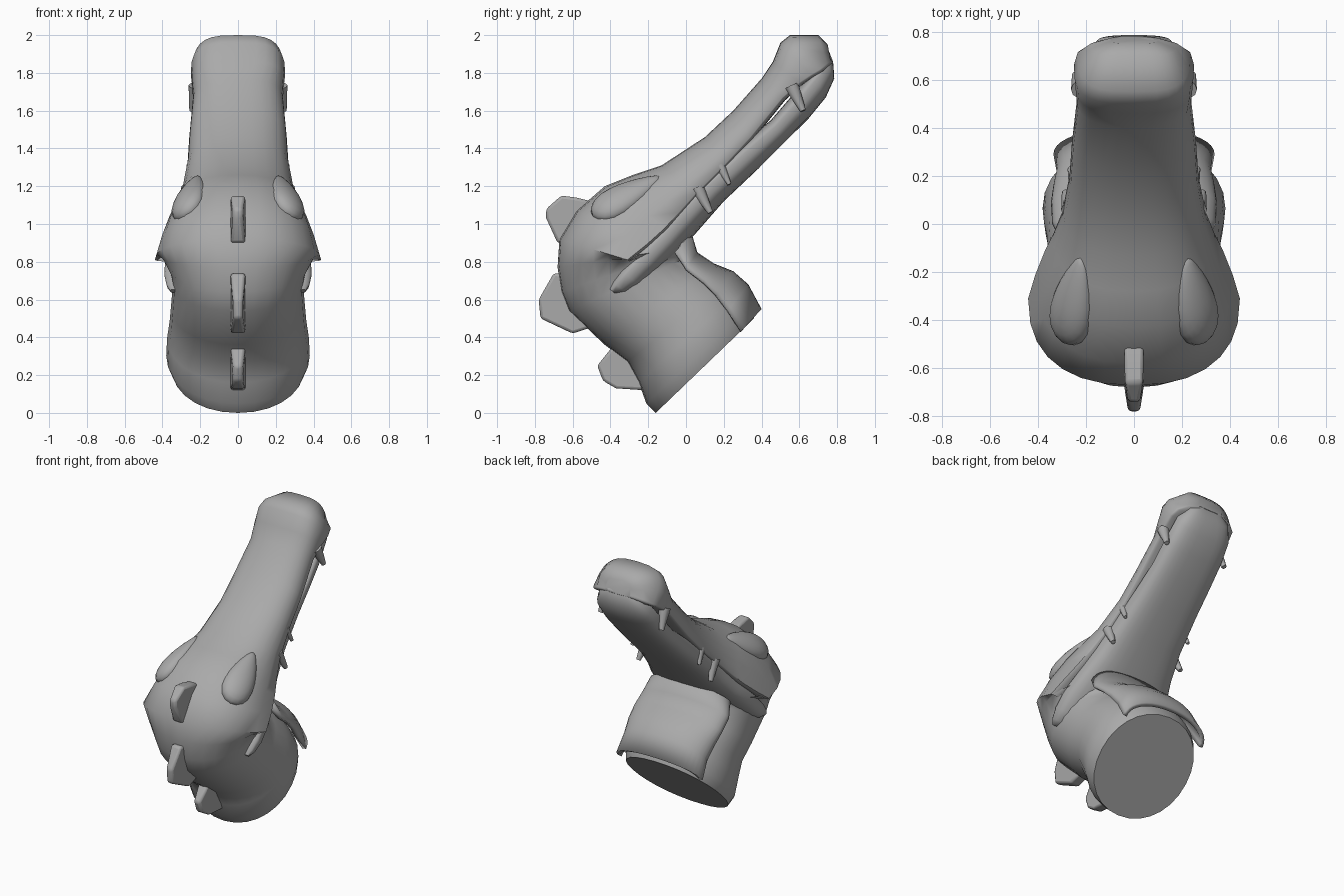
import bpy
import bmesh
import math
from mathutils import Vector, Matrix

cube = bpy.data.objects.get("Cube")
if cube:
    bpy.data.objects.remove(cube, do_unlink=True)

GREY = (0.4, 0.4, 0.4, 1.0)
skin = bpy.data.materials.new("plain grey")
skin.use_nodes = True
skin.diffuse_color = GREY
skin.node_tree.nodes["Principled BSDF"].inputs["Base Color"].default_value = GREY


def finish(name, bm, angle=55):
    """Turn a bmesh into a smooth shaded grey object."""
    bmesh.ops.recalc_face_normals(bm, faces=bm.faces)
    mesh = bpy.data.meshes.new(name)
    bm.to_mesh(mesh)
    bm.free()
    mesh.materials.append(skin)
    obj = bpy.data.objects.new(name, mesh)
    bpy.context.collection.objects.link(obj)
    bpy.ops.object.select_all(action="DESELECT")
    obj.select_set(True)
    bpy.context.view_layer.objects.active = obj
    bpy.ops.object.shade_smooth_by_angle(angle=math.radians(angle))
    return obj


def power(value, exponent):
    return math.copysign(abs(value) ** (2 / exponent), value)


def section(top, wide, bottom, half_width, exponent, start, end, count):
    """Points of a rounded cross-section; top, wide and bottom are (y, z)."""
    top, wide, bottom = Vector(top), Vector(wide), Vector(bottom)
    points = []
    for i in range(count):
        angle = start + (end - start) * i / count
        x = half_width * power(math.sin(angle), exponent)
        along = power(math.cos(angle), exponent)
        target = top if along > 0 else bottom
        yz = wide + (target - wide) * abs(along)
        points.append((x, yz.x, yz.y))
    return points


def loft(name, rings, closed=True):
    """Bridge successive cross-sections, capping the ends of closed ones."""
    bm = bmesh.new()
    rows = [[bm.verts.new(p) for p in ring] for ring in rings]
    count = len(rows[0])
    for a, b in zip(rows, rows[1:]):
        for i in range(count if closed else count - 1):
            j = (i + 1) % count
            bm.faces.new((a[i], a[j], b[j], b[i]))
    if closed:
        bm.faces.new(rows[0])
        bm.faces.new(rows[-1])
    return finish(name, bm)


def full_ring(top, wide, bottom, half_width, exponent):
    return section(top, wide, bottom, half_width, exponent, 0, math.tau, 28)


# Neck: back point, throat point, half width
neck = [
    ((-0.16, 0.0), (0.36, 0.5), 0.355),
    ((-0.21, 0.05), (0.34, 0.56), 0.38),
    ((-0.25, 0.16), (0.28, 0.64), 0.375),
    ((-0.31, 0.27), (0.22, 0.7), 0.362),
    ((-0.43, 0.36), (0.12, 0.76), 0.355),
    ((-0.62, 0.54), (0.0, 0.82), 0.345),
    ((-0.66, 0.64), (0.0, 0.87), 0.36),
    ((-0.68, 0.77), (0.02, 0.88), 0.405),
]
# Skull and upper jaw: top point, jaw edge point, half width
snout = [
    ((-0.67, 0.92), (-0.31, 0.81), 0.44),
    ((-0.58, 1.07), (-0.21, 0.89), 0.41),
    ((-0.43, 1.2), (-0.11, 0.98), 0.37),
    ((-0.28, 1.26), (-0.04, 1.06), 0.335),
    ((-0.13, 1.31), (0.05, 1.16), 0.298),
    ((0.1, 1.46), (0.2, 1.31), 0.268),
    ((0.25, 1.6), (0.34, 1.46), 0.258),
    ((0.4, 1.77), (0.51, 1.67), 0.238),
    ((0.46, 1.86), (0.6, 1.75), 0.245),
    ((0.5, 1.96), (0.66, 1.79), 0.25),
    ((0.55, 2.0), (0.71, 1.82), 0.235),
    ((0.7, 2.0), (0.745, 1.85), 0.18),
    ((0.75, 1.95), (0.765, 1.87), 0.1),
]
rings = []
for back, throat, width in neck:
    middle = (Vector(back) + Vector(throat)) / 2
    rings.append(full_ring(back, middle, throat, width, 2.1))
for top, edge, width in snout:
    under = Vector(edge) + Vector((0.015, -0.015))
    boxy = 3.2 if top[1] > 1.8 else 2.4
    rings.append(full_ring(top, edge, under, width, boxy))
loft("head_and_neck", rings)

# Lower jaw: upper edge, lower edge, half width
jaw = [
    ((0.765, 1.875), (0.78, 1.85), 0.08),
    ((0.74, 1.86), (0.785, 1.77), 0.155),
    ((0.67, 1.81), (0.74, 1.67), 0.21),
    ((0.57, 1.69), (0.65, 1.56), 0.225),
    ((0.45, 1.55), (0.53, 1.44), 0.232),
    ((0.29, 1.42), (0.38, 1.29), 0.245),
    ((0.08, 1.23), (0.2, 1.12), 0.272),
    ((-0.05, 1.1), (0.06, 0.96), 0.307),
    ((-0.16, 0.97), (-0.03, 0.86), 0.35),
    ((-0.27, 0.86), (-0.13, 0.75), 0.385),
    ((-0.36, 0.76), (-0.22, 0.66), 0.39),
    ((-0.4, 0.7), (-0.29, 0.62), 0.378),
    ((-0.41, 0.66), (-0.36, 0.62), 0.36),
]
loft("lower_jaw", [
    full_ring(top, Vector(top).lerp(Vector(low), 0.3), low, width, 2.8)
    for top, low, width in jaw
])

# Throat flap: middle point, side edge point, half width
flap = [
    ((0.03, 0.95), (-0.06, 0.85), 0.31),
    ((0.06, 0.85), (0.0, 0.76), 0.34),
    ((0.15, 0.79), (0.09, 0.69), 0.345),
    ((0.25, 0.75), (0.16, 0.62), 0.335),
    ((0.33, 0.68), (0.22, 0.54), 0.322),
    ((0.4, 0.55), (0.29, 0.43), 0.335),
]
quarter = math.pi / 2
throat_flap = loft("throat_flap", [
    section(mid, side, side, width, 2.15, -quarter, quarter * 1.1, 21)
    for mid, side, width in flap
], closed=False)
solid = throat_flap.modifiers.new("thickness", "SOLIDIFY")
solid.thickness = 0.03
solid.offset = -1

# Back fins: side outlines extruded across x and thinned at the outer edge
fins = {
    "upper_fin": [(-0.5, 1.12), (-0.58, 1.14), (-0.66, 1.15), (-0.74, 1.08),
                  (-0.74, 1.03), (-0.68, 0.9), (-0.6, 0.9)],
    "middle_fin": [(-0.6, 0.73), (-0.7, 0.74), (-0.78, 0.6), (-0.77, 0.5),
                   (-0.6, 0.42), (-0.48, 0.46)],
    "lower_fin": [(-0.2, 0.35), (-0.39, 0.35), (-0.47, 0.25), (-0.44, 0.17),
                  (-0.37, 0.13), (-0.22, 0.12)],
}
for name, outline in fins.items():
    bm = bmesh.new()
    base = bm.faces.new([bm.verts.new((-0.04, y, z)) for y, z in outline])
    moved = bmesh.ops.extrude_face_region(bm, geom=[base])["geom"]
    for v in moved:
        if isinstance(v, bmesh.types.BMVert):
            v.co.x = 0.04
    outer = min(y for y, z in outline)
    for v in bm.verts:
        if v.co.y < outer + 0.05:
            v.co.x *= 0.6
    fin = finish(name, bm, 40)
    bevel = fin.modifiers.new("soft edge", "BEVEL")
    bevel.width = 0.015
    bevel.segments = 2

# Teeth: base (y, z), tip (y, z), base x, radius
teeth = {
    "front_tooth": ((0.56, 1.73), (0.62, 1.6), 0.222, 0.04),
    "middle_tooth": ((0.18, 1.31), (0.23, 1.21), 0.245, 0.028),
    "rear_tooth": ((0.06, 1.19), (0.13, 1.06), 0.265, 0.038),
}
for side, sign in (("left", 1), ("right", -1)):
    for name, (base, tip, x, radius) in teeth.items():
        start = Vector((sign * x, *base))
        end = Vector((sign * (x + 0.02), *tip))
        bm = bmesh.new()
        bmesh.ops.create_cone(bm, cap_ends=True, segments=10, radius1=radius,
                              radius2=radius / 2.5, depth=(end - start).length)
        turn = (end - start).to_track_quat("Z", "Y").to_matrix().to_4x4()
        bm.transform(Matrix.Translation((start + end) / 2) @ turn)
        finish(side + "_" + name, bm)

    # Brow: a flattened teardrop lying on the skull, pointed to the snout
    forward = Vector((-0.06 * sign, 0.34, 0.2)).normalized()
    outward = Vector((0.65 * sign, -0.3, 0.7))
    outward = (outward - forward * outward.dot(forward)).normalized()
    across = outward.cross(forward)
    bm = bmesh.new()
    bmesh.ops.create_uvsphere(bm, u_segments=20, v_segments=12, radius=1)
    centre = Vector((0.25 * sign, -0.315, 1.145))
    for v in bm.verts:
        taper = 1 - 0.45 * v.co.x
        v.co = (centre + forward * v.co.x * 0.21
                + across * v.co.y * taper * 0.095
                + outward * v.co.z * taper * 0.06)
    finish(side + "_brow", bm)
